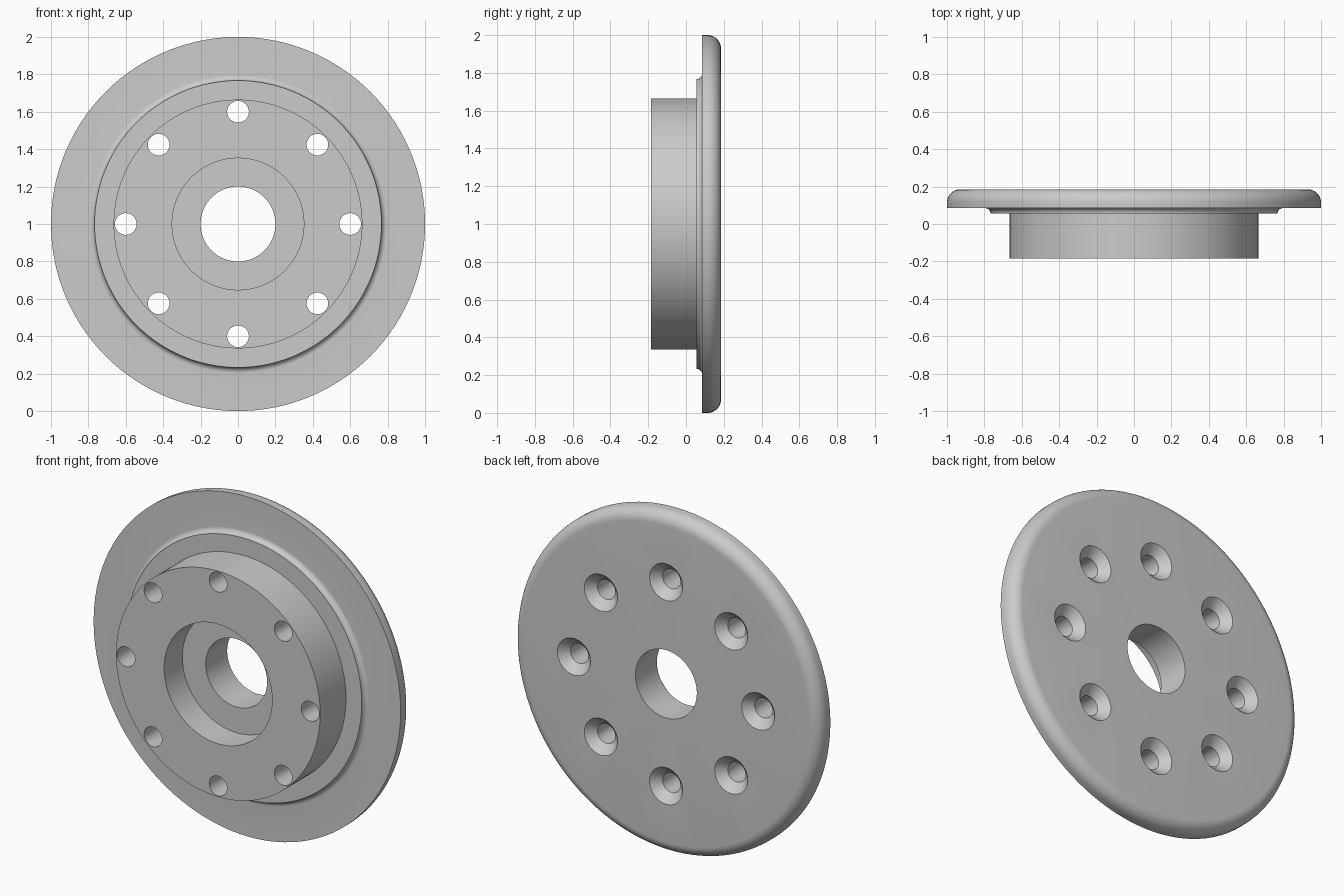
import bpy, bmesh
from math import sin, cos, pi, radians
from mathutils import Vector, Matrix

default = bpy.data.objects.get("Cube")
if default:
    bpy.data.objects.remove(default, do_unlink=True)

steel = bpy.data.materials.new("plain grey metal")
steel.use_nodes = True
grey = (0.6, 0.6, 0.6, 1)
steel.diffuse_color = grey
steel.node_tree.nodes["Principled BSDF"].inputs["Base Color"].default_value = grey

CENTRE = Vector((0, 0, 1))
FRONT, BACK = -0.185, 0.185


def arc(r, y, radius, start, end, steps=10):
    """Profile points (radius, y) along an arc, angles in degrees."""
    angles = [radians(start + (end - start) * i / steps) for i in range(steps + 1)]
    return [(r + radius * cos(a), y + radius * sin(a)) for a in angles]


def lathe(name, profile, segments, centre):
    """Turn a closed (radius, y) profile around the y axis."""
    bm = bmesh.new()
    rings = []
    for i in range(segments):
        a = 2 * pi * i / segments
        rings.append([bm.verts.new((r * cos(a), y, r * sin(a))) for r, y in profile])
    n = len(profile)
    for i in range(segments):
        here, after = rings[i], rings[(i + 1) % segments]
        for j in range(n):
            k = (j + 1) % n
            bm.faces.new((here[j], here[k], after[k], after[j]))
    bmesh.ops.remove_doubles(bm, verts=bm.verts, dist=1e-5)
    bmesh.ops.recalc_face_normals(bm, faces=bm.faces)
    mesh = bpy.data.meshes.new(name)
    bm.to_mesh(mesh)
    bm.free()
    obj = bpy.data.objects.new(name, mesh)
    obj.location = centre
    obj.data.materials.append(steel)
    bpy.context.collection.objects.link(obj)
    return obj


# Flanged hub: counterbore, hub, filleted step, rounded flange, bore
profile = [(0.2, -0.015), (0.352, -0.015), (0.352, FRONT), (0.665, FRONT),
           (0.665, 0.055)]
profile += arc(0.797, 0.055, 0.03, 180, 90)
profile += [(1.0, 0.085)]
profile += arc(0.93, BACK - 0.07, 0.07, 0, 90)
profile += [(0.2, BACK)]
hub = lathe("flanged_hub", profile, 128, CENTRE)

# Countersunk bolt holes
sink = [(0, FRONT - 0.1), (0.058, FRONT - 0.1), (0.058, BACK - 0.05),
        (0.108, BACK), (0.108, BACK + 0.1), (0, BACK + 0.1)]
cutters = bpy.data.collections.new("bolt_hole_cutters")
for i in range(8):
    offset = Matrix.Rotation(i * pi / 4, 3, "Y") @ Vector((0.6, 0, 0))
    cutter = lathe("bolt_hole_cutter", sink, 40, CENTRE + offset)
    cutter.hide_render = True
    bpy.context.collection.objects.unlink(cutter)
    cutters.objects.link(cutter)

cut = hub.modifiers.new("bolt holes", "BOOLEAN")
cut.operation = "DIFFERENCE"
cut.operand_type = "COLLECTION"
cut.collection = cutters
cut.solver = "EXACT"

bpy.context.view_layer.objects.active = hub
hub.select_set(True)
bpy.ops.object.modifier_apply(modifier=cut.name)
for cutter in list(cutters.objects):
    bpy.data.objects.remove(cutter, do_unlink=True)
bpy.data.collections.remove(cutters)
bpy.ops.object.shade_smooth_by_angle(angle=radians(30))
